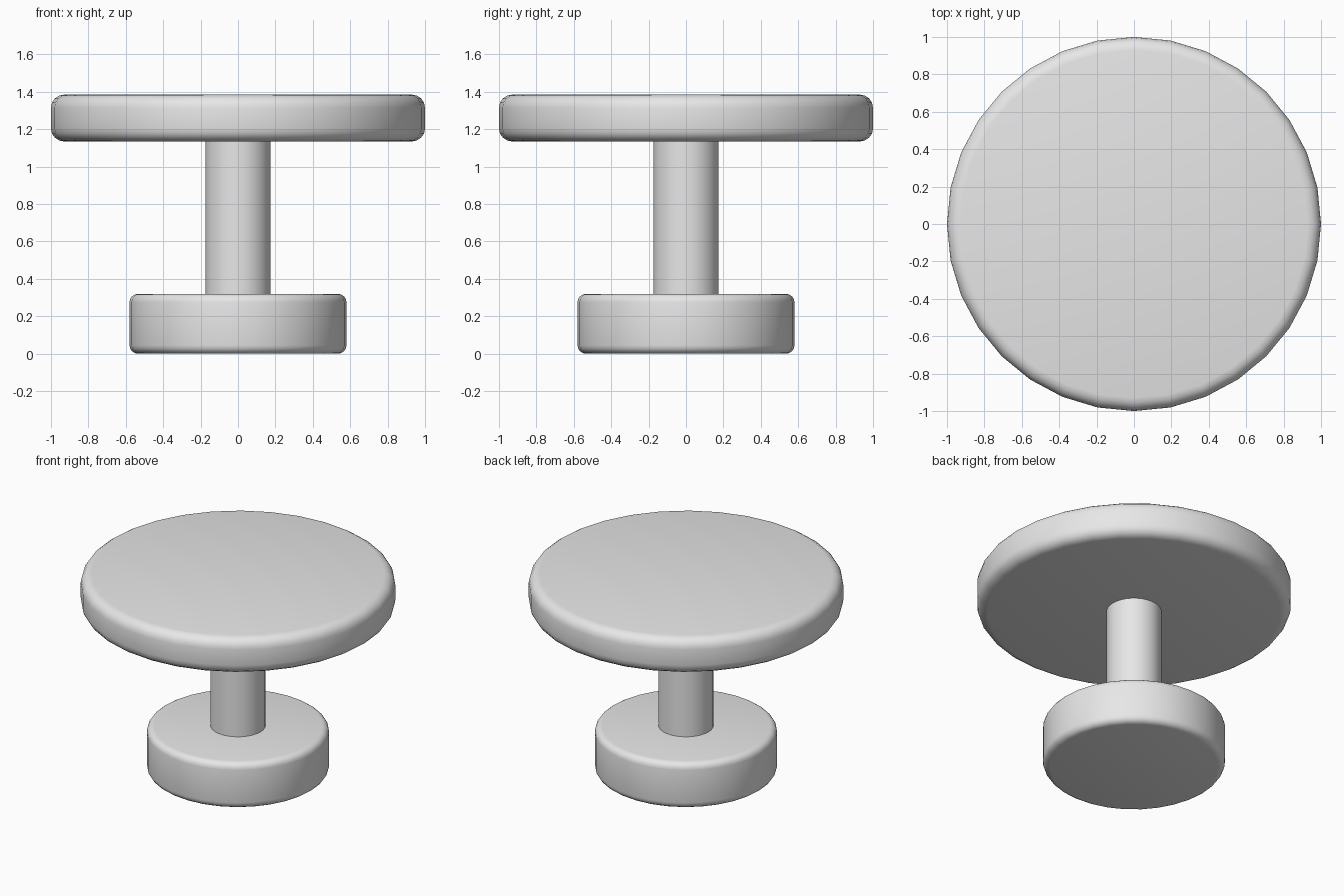
import bpy
import math

if "Cube" in bpy.data.objects:
    bpy.data.objects.remove(bpy.data.objects["Cube"])

grey = bpy.data.materials.new("plain grey")
grey.diffuse_color = (0.8, 0.8, 0.8, 1.0)
grey.use_nodes = True
grey.node_tree.nodes["Principled BSDF"].inputs["Base Color"].default_value = grey.diffuse_color


def disc(name, radius, bottom, top, rounding=0.0, sides=32):
    """Upright cylinder with optionally rounded rims."""
    bpy.ops.mesh.primitive_cylinder_add(
        vertices=sides, radius=radius, depth=top - bottom,
        location=(0, 0, (top + bottom) / 2))
    ob = bpy.context.object
    ob.name = name
    ob.data.materials.append(grey)
    if rounding:
        bevel = ob.modifiers.new("rounded rim", 'BEVEL')
        bevel.width = rounding
        bevel.segments = 4
        bevel.limit_method = 'ANGLE'
        bevel.angle_limit = math.radians(40)
        bpy.ops.object.modifier_apply(modifier=bevel.name)
    bpy.ops.object.shade_smooth_by_angle(angle=math.radians(35))
    return ob


# Weighted foot, central column and round top
disc("base", 0.58, 0.0, 0.32, 0.045)
disc("column", 0.175, 0.30, 1.16)
disc("table_top", 1.0, 1.135, 1.385, 0.07)
